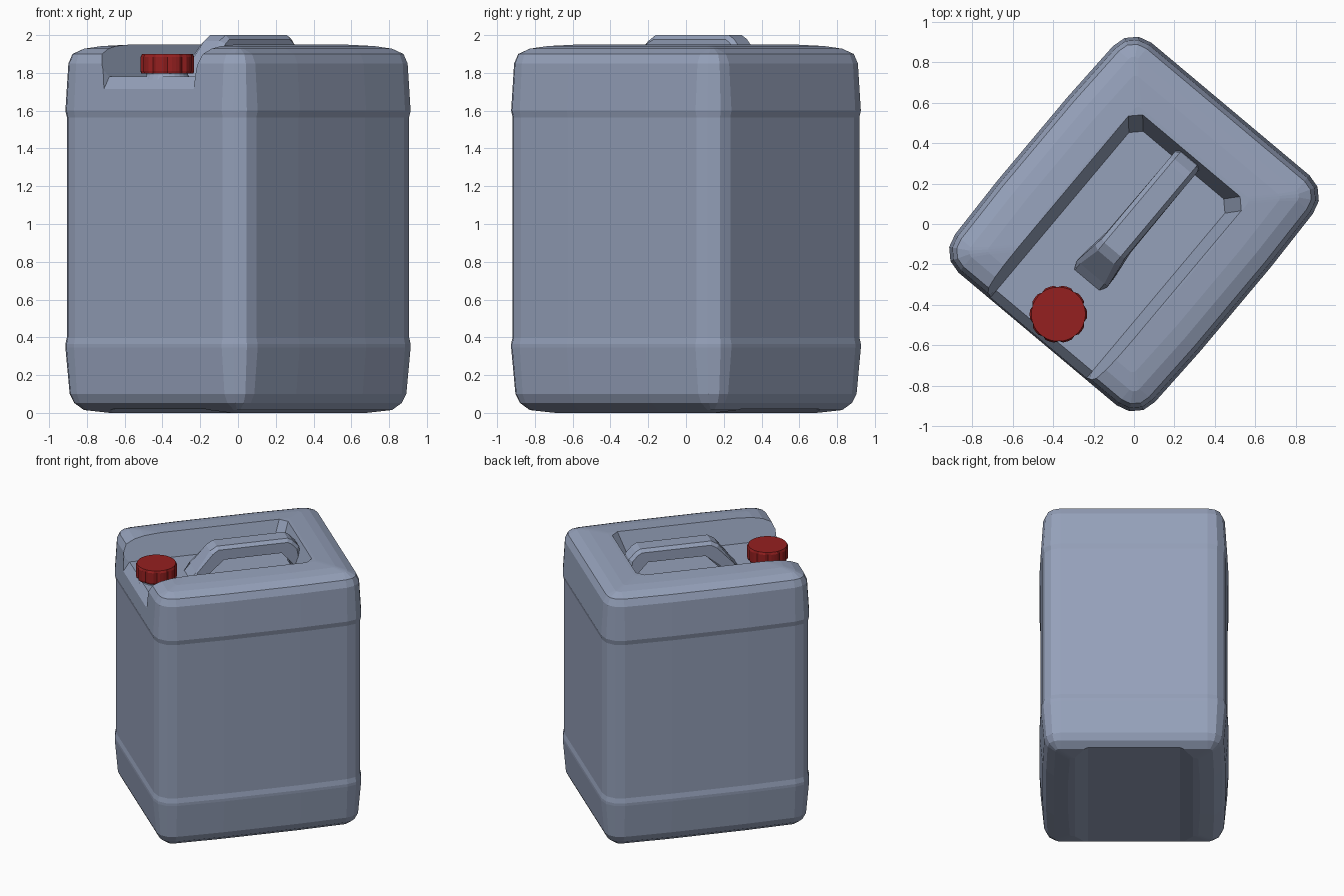
import bpy, bmesh, math

if "Cube" in bpy.data.objects:
    bpy.data.objects.remove(bpy.data.objects["Cube"])

TURN = math.radians(50)            # whole can is turned about z
L, W, R = 0.742, 0.645, 0.135      # half length, half width, corner radius
BULGE = 0.013                      # long sides bow out slightly


def material(name, rgb):
    m = bpy.data.materials.new(name)
    m.diffuse_color = (*rgb, 1)
    m.use_nodes = True
    m.node_tree.nodes["Principled BSDF"].inputs["Base Color"].default_value = m.diffuse_color
    return m


BODY = material("grey blue plastic", (0.30, 0.355, 0.49))
RED = material("red plastic", (0.30, 0.014, 0.014))


def make(name, bm, mat):
    bmesh.ops.recalc_face_normals(bm, faces=bm.faces)
    me = bpy.data.meshes.new(name)
    bm.to_mesh(me)
    bm.free()
    me.materials.append(mat)
    ob = bpy.data.objects.new(name, me)
    ob.rotation_euler.z = TURN
    bpy.context.collection.objects.link(ob)
    return ob


def loft(name, rings, mat):
    """Skin a list of equal-length point rings and cap both ends."""
    bm = bmesh.new()
    vs = [[bm.verts.new(p) for p in ring] for ring in rings]
    n = len(vs[0])
    for a, b in zip(vs, vs[1:]):
        for i in range(n):
            j = (i + 1) % n
            bm.faces.new((a[i], a[j], b[j], b[i]))
    bm.faces.new(vs[0][::-1])
    bm.faces.new(vs[-1])
    return make(name, bm, mat)


def rounded_rect(d, z, segs=3):
    """Rounded rectangle outline, offset inwards by d, long sides bowed."""
    r = max(R - d, 0.025)
    cx, cy = L - d - r, W - d - r
    pts = []
    for q, (sx, sy) in enumerate(((1, 1), (-1, 1), (-1, -1), (1, -1))):
        for k in range(segs + 1):
            a = math.pi / 2 * (q + k / segs)
            pts.append((sx * cx + r * math.cos(a), sy * cy + r * math.sin(a), z))
        if q in (0, 2):
            for t in (0.45, -0.45):
                y = sy * (W - d + BULGE * (1 - t * t))
                pts.append((sx * cx * t, y, z))
    return pts


def cut(ob, cutter):
    mod = ob.modifiers.new("cut", 'BOOLEAN')
    mod.operation, mod.solver, mod.object = 'DIFFERENCE', 'EXACT', cutter
    bpy.context.view_layer.objects.active = ob
    bpy.ops.object.modifier_apply(modifier=mod.name)
    bpy.data.objects.remove(cutter)


# Body: stacked outlines with slightly recessed middle band and crowned top
profile = [(0.20, 0), (0.10, 0.015), (0.047, 0.053), (0.023, 0.10), (0.0, 0.345),
           (0.0, 0.365), (0.008, 0.40), (0.008, 1.565), (0.0, 1.60), (0.016, 1.85),
           (0.038, 1.90), (0.10, 1.928), (0.17, 1.942), (0.28, 1.95)]
body = loft("can_body", [rounded_rect(d, z) for d, z in profile], BODY)


# Top well, open to the front, with a lip falling over the front edge
def well_ring(h, end, z, lip):
    c = 0.05
    half = [(-0.95, h, lip), (-0.69, h, z), (end - c, h, z), (end, h - c, z)]
    return [(x, -y, zz) for x, y, zz in half] + half[::-1]


def well_cutter():
    bm = bmesh.new()
    lo = [bm.verts.new(p) for p in well_ring(0.31, 0.38, 1.78, 1.40)]
    hi = [bm.verts.new(p) for p in well_ring(0.39, 0.47, 2.03, 2.03)]
    for i in range(8):
        j = (i + 1) % 8
        bm.faces.new((lo[i], lo[j], hi[j], hi[i]))
    bm.faces.new((lo[0], lo[7], lo[6], lo[1]))   # lip slope
    bm.faces.new(lo[1:7][::-1])                  # floor
    bm.faces.new(hi)
    bmesh.ops.triangulate(bm, faces=bm.faces)
    return make("well_cutter", bm, BODY)


cut(body, well_cutter())

# Shallow channel along the underside
channel = [[(x, -0.50, -0.02), (x, 0.50, -0.02), (x, 0.32, 0.02), (x, -0.32, 0.02)]
           for x in (-1, 1)]
cut(body, loft("channel_cutter", channel, BODY))

# Handle: side outline extruded across, softened edges, wider front foot
outline = [(-0.37, 1.77), (-0.32, 1.83), (-0.215, 1.97), (-0.165, 2.0), (0.34, 2.0),
           (0.375, 1.98), (0.42, 1.93), (0.45, 1.77), (0.37, 1.77), (0.36, 1.86),
           (0.30, 1.925), (-0.13, 1.925), (-0.25, 1.77)]
bm = bmesh.new()
sides = [[bm.verts.new((x, s * (0.1 if x < -0.2 and z < 1.85 else 0.075), z))
          for x, z in outline] for s in (-1, 1)]
n = len(outline)
for i in range(n):
    j = (i + 1) % n
    bm.faces.new((sides[0][i], sides[0][j], sides[1][j], sides[1][i]))
for s in sides:
    bm.faces.new(s)
rim = [e for e in bm.edges if e.verts[0].co.y * e.verts[1].co.y > 0]
bmesh.ops.bevel(bm, geom=rim, offset=0.022, segments=1, affect='EDGES')
make("handle", bm, BODY)


# Neck and ribbed screw cap
CX = -0.582


def circle(r, z, count=24):
    return [(CX + r * math.cos(2 * math.pi * i / count),
             r * math.sin(2 * math.pi * i / count), z) for i in range(count)]


def ribbed(r, z, depth):
    pts = []
    for i in range(40):
        a = 2 * math.pi * (i + 0.5) / 40
        rr = r - (depth if i % 4 == 0 else 0)
        pts.append((CX + rr * math.cos(a), rr * math.sin(a), z))
    return pts


loft("neck", [circle(0.125, 1.765), circle(0.11, 1.79), circle(0.11, 1.82)], BODY)
loft("cap", [ribbed(0.138, 1.797, 0.01), ribbed(0.142, 1.81, 0.01),
             ribbed(0.142, 1.885, 0.01), ribbed(0.134, 1.90, 0.0)], RED)
